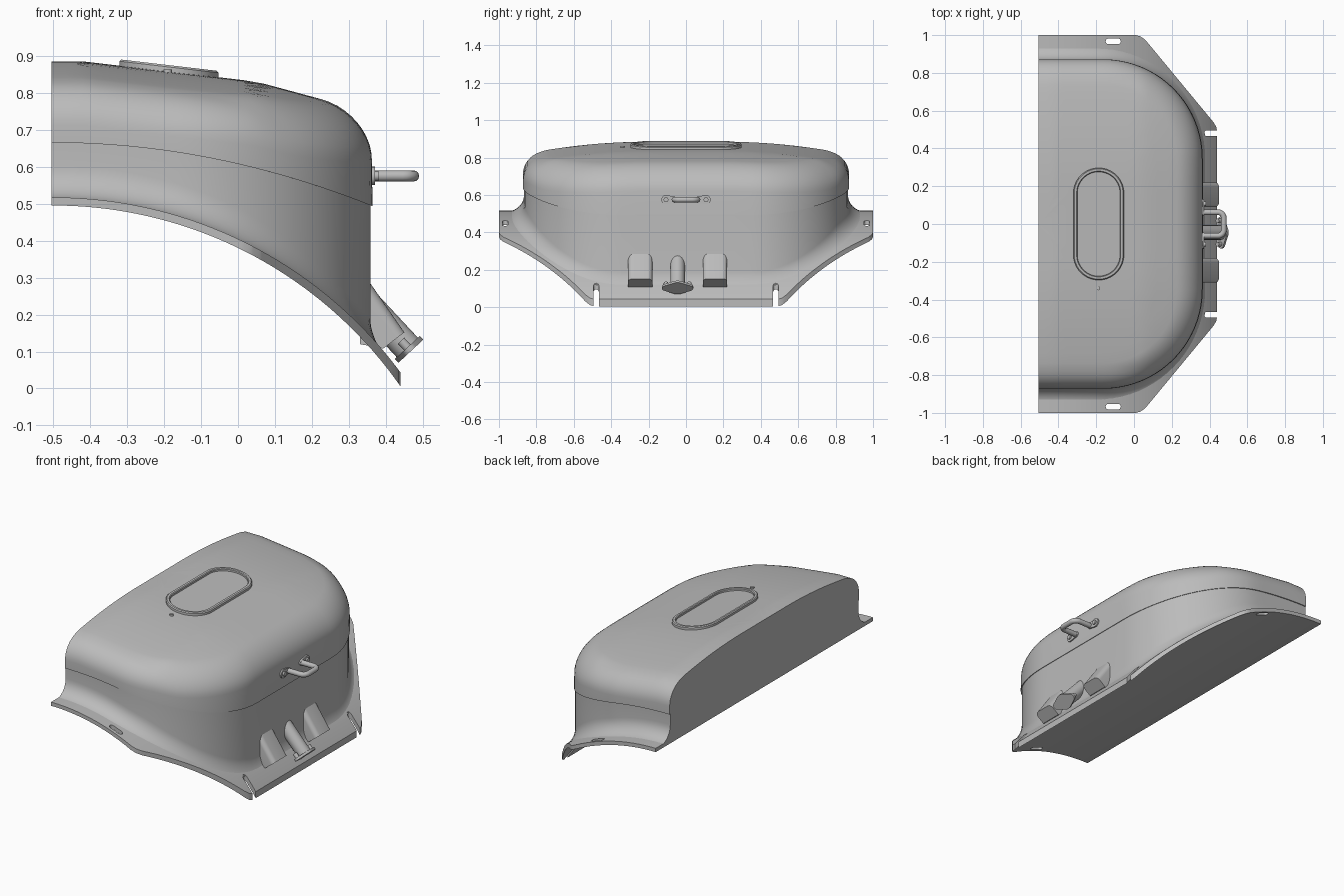
import bpy, bmesh, math
from mathutils import Matrix, Vector

if "Cube" in bpy.data.objects:
    bpy.data.objects.remove(bpy.data.objects["Cube"])

grey = bpy.data.materials.new("cast grey")
grey.use_nodes = True
grey.diffuse_color = (0.5, 0.5, 0.5, 1)
grey.node_tree.nodes["Principled BSDF"].inputs["Base Color"].default_value = (0.5, 0.5, 0.5, 1)

BACK = -0.505      # flat cut plane
RADIUS = 1.147     # underside arc
THICK = 0.022      # flange thickness


def make(name, bm, angle=35):
    bmesh.ops.recalc_face_normals(bm, faces=bm.faces[:])
    mesh = bpy.data.meshes.new(name)
    bm.to_mesh(mesh)
    bm.free()
    obj = bpy.data.objects.new(name, mesh)
    bpy.context.collection.objects.link(obj)
    mesh.materials.append(grey)
    activate(obj)
    bpy.ops.object.shade_smooth_by_angle(angle=math.radians(angle))
    return obj


def activate(obj):
    bpy.ops.object.select_all(action='DESELECT')
    obj.select_set(True)
    bpy.context.view_layer.objects.active = obj


def prism(points, depth):
    """Extrude a closed 3D polygon along a vector."""
    bm = bmesh.new()
    face = bm.faces.new([bm.verts.new(p) for p in points])
    new = bmesh.ops.extrude_face_region(bm, geom=[face])["geom"]
    bmesh.ops.translate(bm, vec=depth, verts=[g for g in new if isinstance(g, bmesh.types.BMVert)])
    bmesh.ops.recalc_face_normals(bm, faces=bm.faces[:])
    return bm


def circle(u, v, r, n=20):
    return [(u + r * math.cos(math.tau * i / n), v + r * math.sin(math.tau * i / n)) for i in range(n)]


def hull_plate(name, circles, thick, matrix):
    """Plate whose outline is the hull of several circles, along local z."""
    bm = bmesh.new()
    for c in circles:
        for u, v in circle(*c):
            for w in (0, thick):
                bm.verts.new((u, v, w))
    out = bmesh.ops.convex_hull(bm, input=bm.verts[:])
    junk = {g for g in out["geom_interior"] + out["geom_unused"] if isinstance(g, bmesh.types.BMVert)}
    bmesh.ops.delete(bm, geom=list(junk), context='VERTS')
    bmesh.ops.dissolve_limit(bm, angle_limit=0.02, verts=bm.verts[:], edges=bm.edges[:])
    bm.transform(matrix)
    return make(name, bm)


def boolean(obj, bm, operation):
    cutter = make("cutter", bm)
    cutter.hide_render = True
    mod = obj.modifiers.new("cut", 'BOOLEAN')
    mod.operation, mod.object, mod.solver = operation, cutter, 'EXACT'
    activate(obj)
    bpy.ops.object.modifier_apply(modifier=mod.name)
    bpy.data.objects.remove(cutter)


def arc_z(x, offset=0.0):
    return 0.495 - RADIUS + math.sqrt((RADIUS + offset) ** 2 - (x + 0.5) ** 2)


def top_z(x, y):
    z = 0.885 - 0.117 * max(0, min(x, 0.05) + 0.42) - 0.27 * max(0, x - 0.05)
    return z - 0.15 * max(0, min(abs(y), 0.77) - 0.2) ** 2


def outline(half, front, r):
    """Open plan outline from the back plane round the front."""
    cx, cy = front - r, half - r
    side = [(BACK + (cx - BACK) * i / 8, half) for i in range(8)]
    side += [(cx + r * math.sin(a), cy + r * math.cos(a)) for a in [math.pi / 2 * i / 20 for i in range(21)]]
    side += [(front, cy * (1 - i / 4)) for i in range(1, 4)]
    return side + [(front, 0)] + [(x, -y) for x, y in reversed(side)]


# Curved mounting flange, trimmed to its plan shape and slotted
xs = [-0.6 + 1.1 * i / 48 for i in range(49)]
section = [(x, -1.1, arc_z(x)) for x in xs] + [(x, -1.1, arc_z(x, THICK)) for x in reversed(xs)]
flange = make("flange", prism(section, (0, 2.2, 0)))
half_plan = [(BACK, 1), (0.01, 1), (0.035, 0.993), (0.06, 0.975), (0.42, 0.54), (0.435, 0.515), (0.44, 0.49)]
plan = half_plan + [(x, -y) for x, y in reversed(half_plan)]
boolean(flange, prism([(x, y, -0.5) for x, y in plan], (0, 0, 2)), 'INTERSECT')
for sign in (-1, 1):
    for x0, x1, y in ((-0.135, -0.085, 0.967), (0.385, 0.5, 0.48)):
        slot = [(x0 + 0.015 * math.cos(a), sign * y + 0.015 * math.sin(a))
                for a in [math.pi * (0.5 + i / 8) for i in range(9)]]
        slot += [(x0 + x1 - x, 2 * sign * y - v) for x, v in slot]
        boolean(flange, prism([(x, v, -0.5) for x, v in slot], (0, 0, 2)), 'DIFFERENCE')
activate(flange)
bpy.ops.object.shade_smooth_by_angle(angle=math.radians(30))

# Housing: flared foot, wall, stepped seam, rounded shoulder, crowned top
rings = []
for i in range(9):
    a = math.pi / 2 * i / 8
    f = 1 - math.sin(a)
    ring = outline(0.866 + 0.088 * f, 0.358 + 0.03 * f, 0.52 + 0.08 * f)
    rings.append([(x, y, arc_z(x, THICK) - 0.004 + (0.09 - 0.04 * max(0, x) / 0.36) * (1 - math.cos(a)))
                  for x, y in ring])
for grow in (0, 0.006):
    rings.append([(x, y, 0.665 - 0.23 * (x + 0.5) ** 2)
                  for x, y in outline(0.866 + grow, 0.358 + grow, 0.52 + grow)])
for i in range(11):
    a = math.pi / 2 * i / 10
    d = 0.135 * (1 - math.cos(a))
    shoulder = outline(0.872 - d, 0.362 - d, 0.526 - d)
    rings.append([(x, y, top_z(x, y) - 0.125 * (1 - math.sin(a))) for x, y in shoulder])
for i in range(1, 14):
    s = 1 - i / 14
    rings.append([(BACK + (x - BACK) * s, y * s, top_z(BACK + (x - BACK) * s, y * s)) for x, y in shoulder])

bm = bmesh.new()
grid = [[bm.verts.new(p) for p in ring] for ring in rings]
for low, high in zip(grid, grid[1:]):
    for j in range(len(low) - 1):
        bm.faces.new((low[j], low[j + 1], high[j + 1], high[j]))
apex = bm.verts.new((BACK, 0, top_z(BACK, 0)))
for a, b in zip(grid[-1], grid[-1][1:]):
    bm.faces.new((a, b, apex))
bm.faces.new([r[0] for r in grid] + [apex] + [r[-1] for r in reversed(grid)])
make("housing", bm)

# Raised oval rim with a sunken floor on the top
bm = bmesh.new()
loops = []
for r, h in ((0.134, -0.01), (0.134, 0.012), (0.129, 0.017), (0.117, 0.017), (0.113, 0.013), (0.113, 0.003)):
    loop = []
    for i in range(48):
        a = math.tau * (i + 0.5) / 48
        x = -0.187 + r * math.cos(a)
        y = r * math.sin(a) + math.copysign(0.163, math.sin(a))
        loop.append(bm.verts.new((x, y, top_z(x, 0) + h)))
    loops.append(loop)
for low, high in zip(loops, loops[1:]):
    for j in range(48):
        bm.faces.new((low[j - 1], low[j], high[j], high[j - 1]))
bm.faces.new(loops[-1])
make("top_rim", bm)
hull_plate("top_pin", [(0, 0, 0.011)], 0.014, Matrix.Translation((-0.19, -0.34, top_z(-0.19, 0.34) - 0.006)))

# Grab handle: bent rod, two tapered plates and bolt heads
to_front = Matrix(((0, 0, 1), (1, 0, 0), (0, 1, 0))).to_4x4()
for sign, side in ((1, "left"), (-1, "right")):
    place = Matrix.Translation((0.355, 0, 0.575)) @ to_front
    hull_plate(side + "_handle_plate", [(sign * 0.107, 0, 0.025), (sign * 0.06, 0, 0.016)], 0.016, place)
    hull_plate(side + "_handle_bolt", [(sign * 0.107, 0, 0.013)], 0.025, place)
bend = [(0.445 + 0.03 * math.sin(a), 0.032 + 0.03 * math.cos(a)) for a in [math.pi / 2 * i / 6 for i in range(7)]]
path = [(0.36, 0.062)] + bend
path += [(x, -y) for x, y in reversed(path)]
curve = bpy.data.curves.new("handle_rod", 'CURVE')
curve.dimensions = '3D'
curve.bevel_depth, curve.bevel_resolution = 0.015, 4
spline = curve.splines.new('POLY')
spline.points.add(len(path) - 1)
for point, (x, y) in zip(spline.points, path):
    point.co = (x, y, 0.575, 1)
curve.materials.append(grey)
rod = bpy.data.objects.new("handle_rod", curve)
bpy.context.collection.objects.link(rod)
activate(rod)
bpy.ops.object.convert(target='MESH')
bpy.ops.object.shade_smooth_by_angle(angle=math.radians(40))

# Two sloped lugs with rounded shoulders
for name, y in (("left_lug", 0.09), ("right_lug", -0.31)):
    bm = prism([(x, y, z) for x, z in ((0.33, 0.325), (0.45, 0.152), (0.393, 0.108), (0.33, 0.12))], (0, 0.13, 0))
    long_edges = [e for e in bm.edges
                  if {round(v.co.z, 3) for v in e.verts} == {0.325, 0.152}]
    bmesh.ops.bevel(bm, geom=long_edges, offset=0.025, segments=5, profile=0.5, affect='EDGES')
    make(name, bm)

# Slanted spout with a two-bolt cap
axis = Vector((0.68, 0, -0.73)).normalized()
across = Vector((0, 1, 0))
turn = Matrix((across, axis.cross(across), axis)).transposed().to_4x4()
cap_at = Matrix.Translation((0.458, -0.045, 0.111)) @ turn
hull_plate("spout_cap", [(0, 0, 0.046), (-0.064, 0, 0.02), (0.064, 0, 0.02)], 0.014, cap_at)
hull_plate("spout_tube", [(0, 0, 0.039)], 0.2, cap_at @ Matrix.Translation((0, 0, -0.195)))
for sign in (-1, 1):
    hull_plate("cap_bolt", [(sign * 0.062, 0, 0.012)], 0.03, cap_at @ Matrix.Translation((0, 0, -0.025)))
